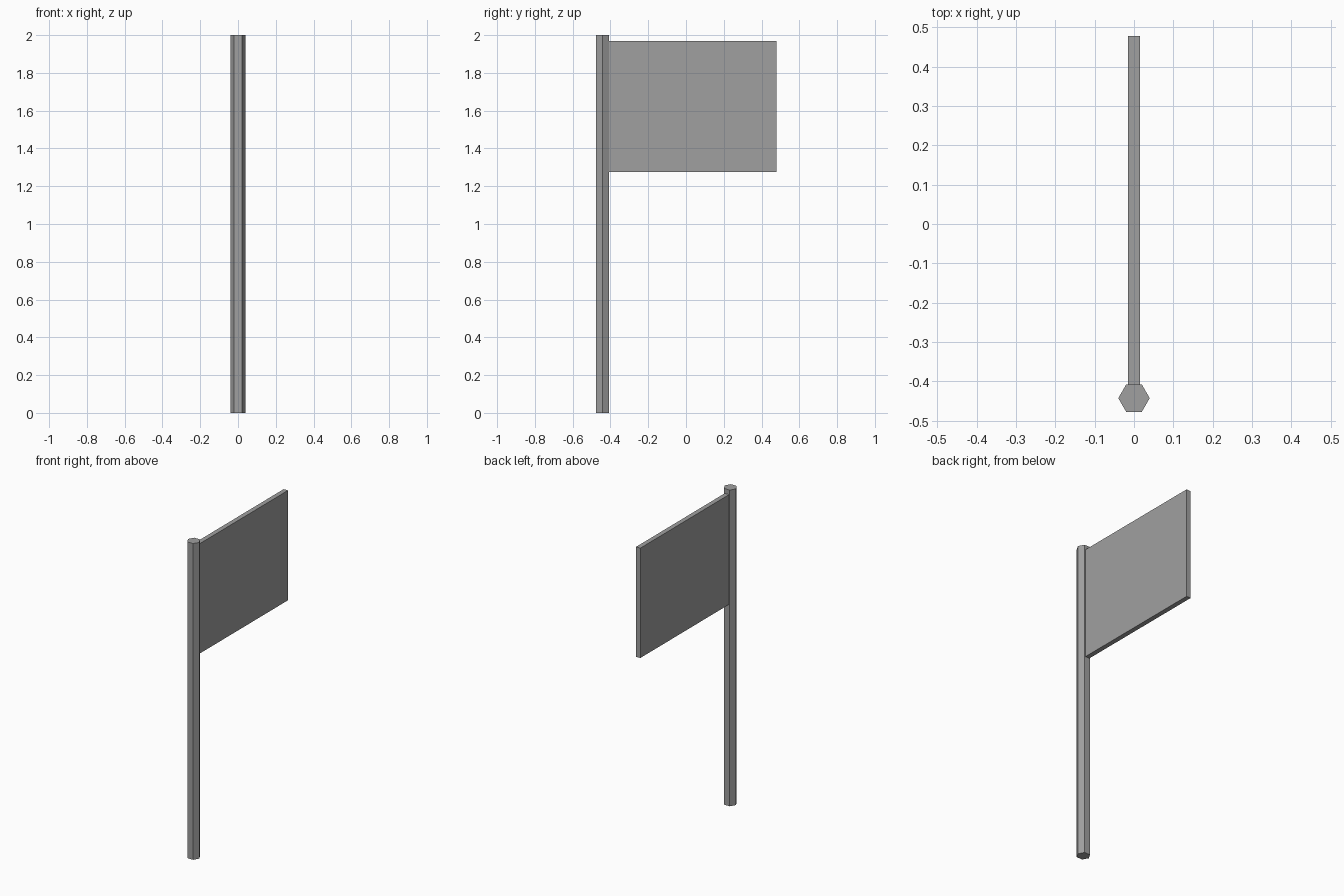
import bpy

cube = bpy.data.objects.get("Cube")
if cube:
    bpy.data.objects.remove(cube, do_unlink=True)

# One plain grey for the whole model
grey = bpy.data.materials.new("plain grey")
grey.use_nodes = True
colour = (0.35, 0.35, 0.35, 1)
grey.diffuse_color = colour
grey.node_tree.nodes["Principled BSDF"].inputs["Base Color"].default_value = colour


def finish(name):
    obj = bpy.context.object
    obj.name = name
    obj.data.materials.append(grey)
    return obj


# Six-sided pole, with corners pointing to the left and right
POLE_Y, HEIGHT = -0.443, 2.0
bpy.ops.mesh.primitive_cylinder_add(vertices=6, radius=0.04, depth=HEIGHT,
                                    location=(0, POLE_Y, HEIGHT / 2),
                                    rotation=(0, 0, 0.5235988))
bpy.ops.object.transform_apply(location=False, rotation=True, scale=True)
finish("pole")

# Flat rectangular flag, attached to the back of the pole
y0, y1, z0, z1 = -0.409, 0.478, 1.275, 1.97
bpy.ops.mesh.primitive_cube_add(size=1, location=(0, (y0 + y1) / 2, (z0 + z1) / 2))
flag = finish("flag")
flag.scale = (0.03, y1 - y0, z1 - z0)
bpy.ops.object.transform_apply(location=False, rotation=False, scale=True)
